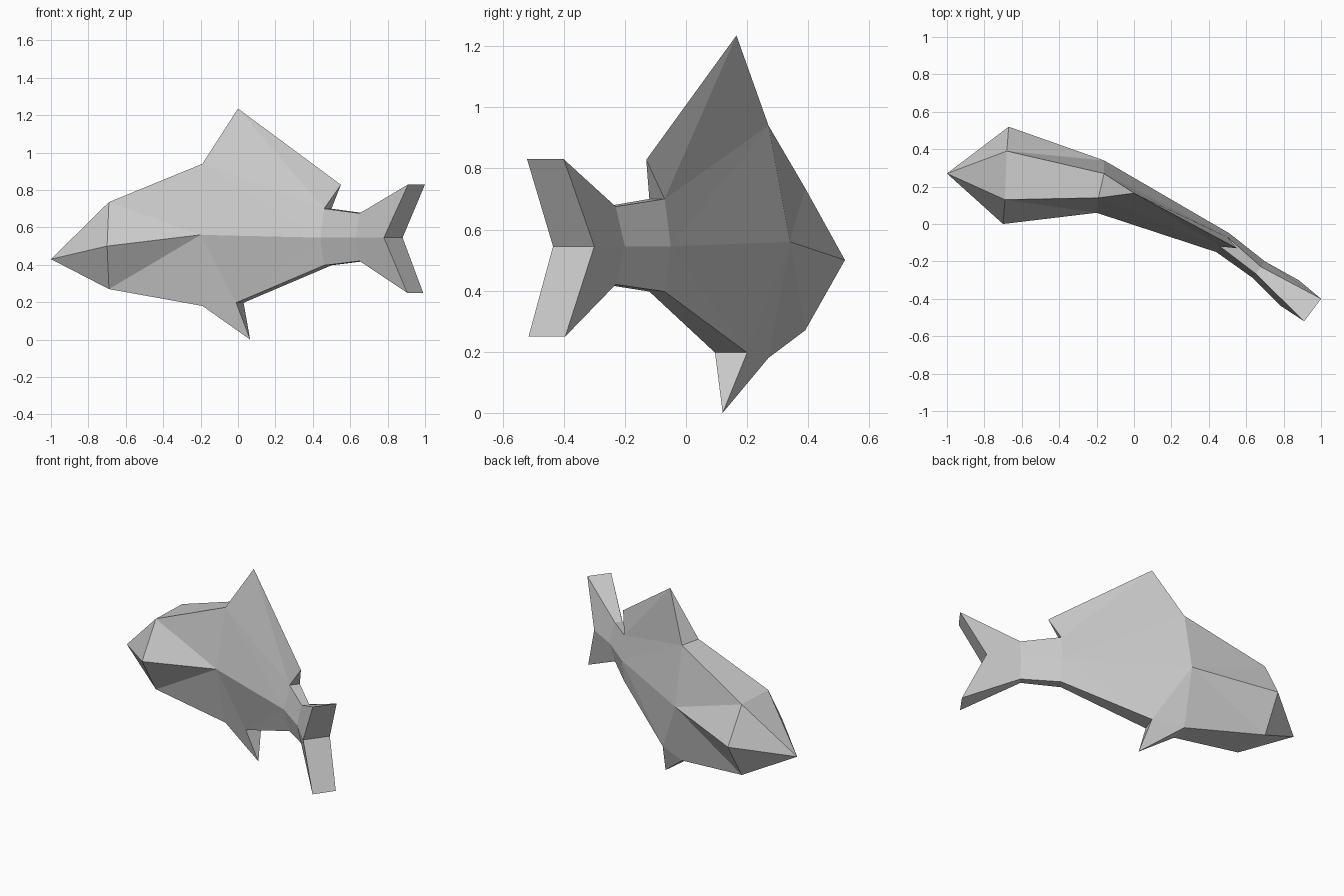
import bpy, bmesh

cube = bpy.data.objects.get("Cube")
if cube:
    bpy.data.objects.remove(cube)

grey = bpy.data.materials.new("plain_grey")
grey.use_nodes = True
colour = (0.6, 0.6, 0.6, 1)
grey.diffuse_color = colour
grey.node_tree.nodes["Principled BSDF"].inputs["Base Color"].default_value = colour


def build(name, faces):
    """Make a flat-shaded object from faces given as lists of points."""
    bm = bmesh.new()
    for face in faces:
        bm.faces.new([bm.verts.new(p) for p in face])
    bmesh.ops.remove_doubles(bm, verts=bm.verts, dist=0.0005)
    bmesh.ops.recalc_face_normals(bm, faces=bm.faces)
    mesh = bpy.data.meshes.new(name)
    bm.to_mesh(mesh)
    bm.free()
    mesh.materials.append(grey)
    obj = bpy.data.objects.new(name, mesh)
    bpy.context.collection.objects.link(obj)
    return obj


def station(mid_z, top_z, low_z, mids, ridges):
    """Six-sided body section: a (front, back) pair for each level."""
    return {"mid": [(x, y, mid_z) for x, y in mids],
            "top": [(x, y, top_z) for x, y in ridges],
            "low": [(x, y, low_z) for x, y in ridges]}


# Sections from the head to the tail root, along the bent spine
head = station(0.50, 0.735, 0.27, [(-0.70, 0.0), (-0.67, 0.52)], [(-0.69, 0.13), (-0.68, 0.39)])
chest = station(0.56, 0.94, 0.18, [(-0.20, 0.06), (-0.16, 0.34)], [(-0.19, 0.14), (-0.16, 0.27)])
rear = station(0.545, 0.70, 0.397, [(0.44, -0.15), (0.51, -0.05)], [(0.46, -0.12), (0.50, -0.07)])
root = station(0.545, 0.675, 0.42, [(0.63, -0.285), (0.70, -0.20)], [(0.65, -0.265), (0.68, -0.23)])
nose = (-1.0, 0.27, 0.43)
belly = [(-0.01, 0.095, 0.197), (0.03, 0.20, 0.197)]
dorsal_tip = (0.0, 0.165, 1.235)
dorsal_end = (0.55, -0.13, 0.828)
belly_tip = (0.065, 0.12, 0.0)
notch = [(0.78, -0.435, 0.545), (0.88, -0.30, 0.545)]
tips = {"top": [(0.91, -0.52, 0.83), (1.0, -0.40, 0.83)],
        "low": [(0.905, -0.515, 0.25), (0.99, -0.395, 0.25)]}

body, dorsal, pelvic, tail = [], [], [], []

# Flanks and fin sides, front then back
for s in (0, 1):
    for level in ("top", "low"):
        h, c, r, t = [(ring["mid"][s], ring[level][s]) for ring in (head, chest, rear, root)]
        body += [(nose, h[0], h[1]),
                 (h[0], c[0], h[1]), (h[1], c[0], c[1]),
                 (r[0], t[0], t[1], r[1])]
        tail.append((t[0], notch[s], tips[level][s], t[1]))
        if level == "top":
            body += [(c[0], r[0], c[1]), (c[1], r[0], r[1])]
            dorsal += [(c[1], r[1], dorsal_tip), (dorsal_tip, r[1], dorsal_end)]
        else:
            body += [(c[0], belly[s], c[1]), (c[0], r[0], belly[s]), (r[0], r[1], belly[s])]
            pelvic.append((c[1], belly[s], belly_tip))

# Flat strips closing the back and underside
for level in ("top", "low"):
    h, c, r, t = [ring[level] for ring in (head, chest, rear, root)]
    body += [(nose, *h), (*h, *c[::-1]), (*r, *t[::-1])]
    tail += [(*t, *tips[level][::-1]), (*notch, *tips[level][::-1])]
body.append((*belly, *rear["low"][::-1]))

# Leading and trailing faces of the fins
dorsal += [(*chest["top"], dorsal_tip), (*rear["top"], dorsal_end)]
pelvic += [(*chest["low"], belly_tip), (*belly, belly_tip)]

build("fish_body", body)
build("dorsal_fin", dorsal)
build("belly_fin", pelvic)
build("tail_fin", tail)

# Make every open shell face away from its own centre line
for name in ("fish_body", "dorsal_fin", "belly_fin", "tail_fin"):
    mesh = bpy.data.objects[name].data
    # The largest front-side face should look towards -y
    front = max(mesh.polygons, key=lambda f: f.area * (abs(f.normal.y) > 0.3))
    middle = sum((mesh.vertices[i].co for i in range(len(mesh.vertices))), front.center * 0)
    middle /= len(mesh.vertices)
    if (front.center - middle).dot(front.normal) < 0:
        mesh.flip_normals()
